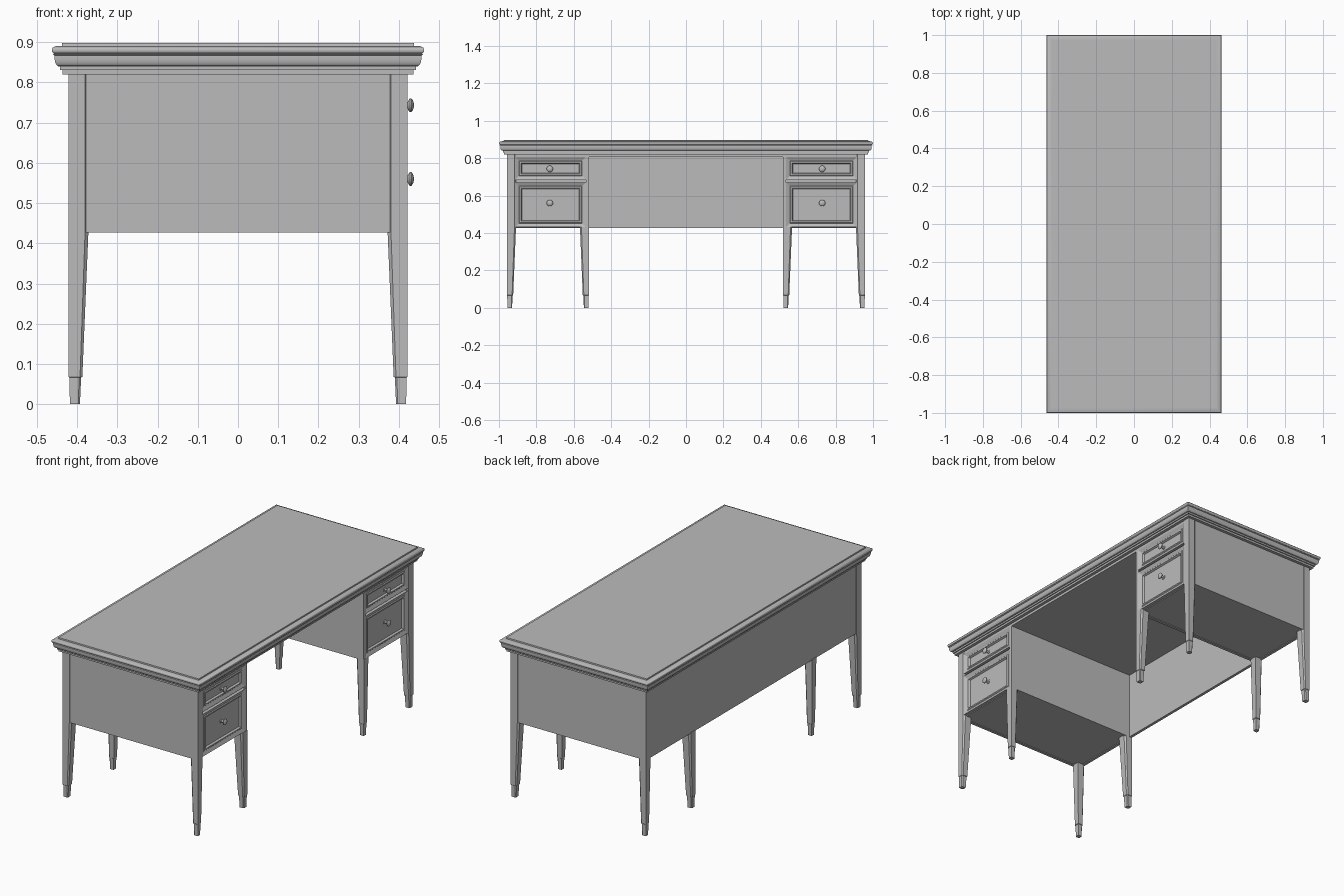
import bpy, bmesh
from math import sin, cos, pi, radians

cube = bpy.data.objects.get("Cube")
if cube:
    bpy.data.objects.remove(cube)

grey = bpy.data.materials.new("grey_paint")
grey.use_nodes = True
grey.diffuse_color = (0.5, 0.5, 0.5, 1)
grey.node_tree.nodes["Principled BSDF"].inputs["Base Color"].default_value = (0.5, 0.5, 0.5, 1)

HX, HY = 0.421, 0.958        # half size of the carcass
KNEE = 0.518                 # half width of the kneehole
LOW, TOP = 0.427, 0.82       # carcass bottom and top


def loft(name, rings, smooth=False):
    """Skin a stack of equal point rings and cap both ends."""
    bm = bmesh.new()
    rows = [[bm.verts.new(p) for p in ring] for ring in rings]
    n = len(rows[0])
    for a, b in zip(rows, rows[1:]):
        for i in range(n):
            j = (i + 1) % n
            bm.faces.new((a[i], a[j], b[j], b[i]))
    bm.faces.new(rows[0][::-1])
    bm.faces.new(rows[-1])
    bmesh.ops.recalc_face_normals(bm, faces=bm.faces)
    mesh = bpy.data.meshes.new(name)
    bm.to_mesh(mesh)
    bm.free()
    mesh.materials.append(grey)
    obj = bpy.data.objects.new(name, mesh)
    bpy.context.collection.objects.link(obj)
    if smooth:
        bpy.ops.object.select_all(action='DESELECT')
        obj.select_set(True)
        bpy.context.view_layer.objects.active = obj
        bpy.ops.object.shade_smooth_by_angle(angle=radians(35))
    return obj


def rect(x0, x1, y0, y1, z):
    return [(x0, y0, z), (x1, y0, z), (x1, y1, z), (x0, y1, z)]


def box(name, x0, x1, y0, y1, z0, z1):
    return loft(name, [rect(x0, x1, y0, y1, z) for z in (z0, z1)])


# Moulded top: overhang beyond the carcass at each height
profile = [(0, TOP), (0.015, TOP), (0.015, 0.831), (0.021, 0.831), (0.021, 0.84), (0.026, 0.84)]
for i in range(7):           # rounded lower bead
    a = pi / 2 * i / 6
    profile.append((0.026 + 0.009 * sin(a), 0.861 - 0.02 * cos(a)))
profile += [(0.035, 0.867), (0.039, 0.869)]
for i in range(7):           # nosing
    a = pi * (i / 6 - 0.5)
    profile.append((0.036 + 0.006 * cos(a), 0.88 + 0.008 * sin(a)))
profile += [(0.032, 0.89), (0.017, 0.891), (0.016, 0.898)]
loft("moulded_top", [rect(-HX - o, HX + o, -HY - o, HY + o, z) for o, z in profile], True)

# Board under the top
box("top_support_board", -HX + 0.004, HX - 0.002, -HY + 0.004, HY - 0.004, 0.806, TOP)


# Tapered legs with chamfered inner edges; sx, sy point away from the taper
def leg(name, x, y, sx, sy, top):
    rings = []
    for z, off, w in ((0, 0.003, 0.025), (0.066, 0.002, 0.029), (0.068, 0, 0.034),
                      (LOW, 0, 0.049), (top, 0, 0.049)):
        c = 0.17 * w
        shape = [(0, 0), (w - c, 0), (w, c), (w, w), (c, w), (0, w - c)]
        rings.append([(x - sx * (u + off), y - sy * (v + off), z) for u, v in shape])
    loft(name, rings)


for side, s in (("left", -1), ("right", 1)):
    leg("outer_front_leg_" + side, HX, s * HY, 1, s, TOP)
    leg("outer_back_leg_" + side, -HX, s * HY, -1, s, TOP)
    leg("inner_front_leg_" + side, HX, s * KNEE, 1, -s, LOW + 0.005)
    leg("inner_back_leg_" + side, -HX, s * KNEE, -1, -s, LOW + 0.005)

# Back panel across the whole width
box("back_panel", -HX + 0.002, -HX + 0.018, -HY + 0.03, HY - 0.03, LOW, TOP)


# Drawer front: nested rectangles stepping in from a bevelled frame
def drawer(name, y0, y1, z0, z1):
    rings = []
    for inset, x in ((0, 0.39), (0, 0.42), (0.02, 0.411), (0.024, 0.415),
                     (0.031, 0.415), (0.036, 0.405)):
        a, b, c, d = y0 + inset, y1 - inset, z0 + inset, z1 - inset
        rings.append([(x, a, c), (x, b, c), (x, b, d), (x, a, d)])
    loft(name, rings)


# Round knob turned about the x axis
def knob(name, y, z):
    turning = ((0.40, 0.012), (0.408, 0.012), (0.411, 0.007), (0.421, 0.006), (0.424, 0.013),
               (0.427, 0.017), (0.431, 0.017), (0.435, 0.012), (0.437, 0.005))
    n = 20
    loft(name, [[(x, y + r * cos(2 * pi * i / n), z + r * sin(2 * pi * i / n))
                 for i in range(n)] for x, r in turning], True)


# Two pedestals
for side, s in (("left", -1), ("right", 1)):
    def span(a, b):
        return sorted((s * a, s * b))

    box("end_panel_" + side, -HX + 0.03, HX - 0.03, *span(HY - 0.002, HY - 0.018), LOW, TOP)
    box("kneehole_panel_" + side, -HX + 0.01, HX - 0.002, *span(KNEE, 0.535), LOW, TOP)
    box("pedestal_bottom_" + side, -HX + 0.01, 0.40, *span(0.53, HY - 0.01), LOW + 0.004, 0.445)
    box("drawer_backing_" + side, 0.37, 0.402, *span(0.53, HY - 0.03), LOW + 0.001, TOP)
    y0, y1 = span(0.535, 0.914)
    for level, z0, z1, zk in (("lower", 0.432, 0.67, 0.56), ("upper", 0.684, 0.806, 0.743)):
        drawer(level + "_drawer_" + side, y0, y1, z0, z1)
        knob(level + "_knob_" + side, s * 0.728, zk)
